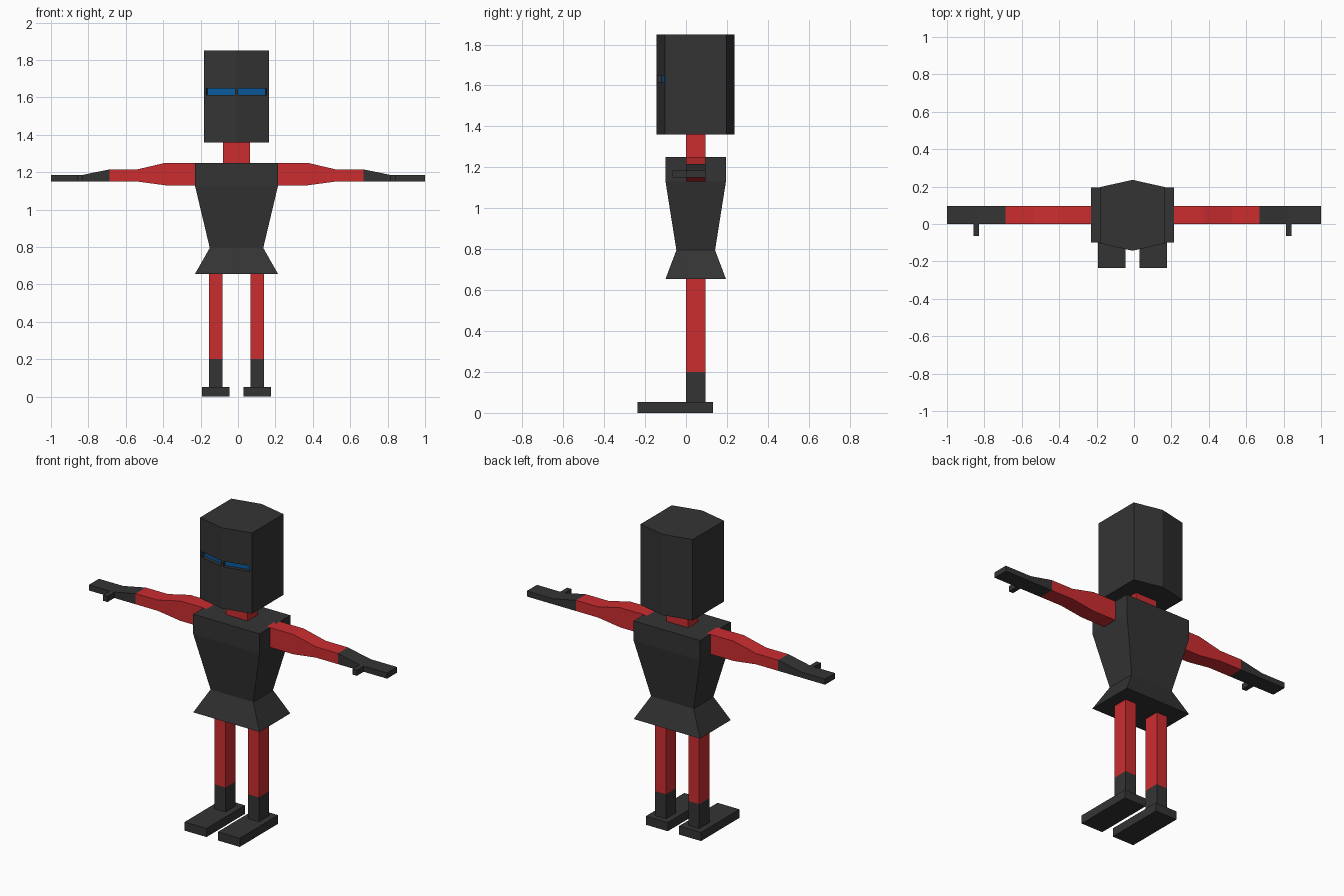
import bpy, bmesh

if "Cube" in bpy.data.objects:
    bpy.data.objects.remove(bpy.data.objects["Cube"])

CX = -0.008  # body midline


def material(name, rgb):
    m = bpy.data.materials.new(name)
    m.diffuse_color = (*rgb, 1)
    m.use_nodes = True
    m.node_tree.nodes["Principled BSDF"].inputs["Base Color"].default_value = m.diffuse_color
    return m


DARK = material("charcoal", (0.034, 0.034, 0.034))
RED = material("red", (0.60, 0.026, 0.030))
BLUE = material("blue", (0.003, 0.10, 0.34))


def finish(name, bm, *mats):
    bmesh.ops.recalc_face_normals(bm, faces=bm.faces[:])
    me = bpy.data.meshes.new(name)
    bm.to_mesh(me)
    bm.free()
    for m in mats:
        me.materials.append(m)
    ob = bpy.data.objects.new(name, me)
    bpy.context.collection.objects.link(ob)
    return ob


def loft(rings):
    """Closed solid through a list of matching rings of points."""
    bm = bmesh.new()
    vs = [[bm.verts.new(p) for p in r] for r in rings]
    n = len(rings[0])
    for a, b in zip(vs, vs[1:]):
        for i in range(n):
            j = (i + 1) % n
            bm.faces.new((a[i], a[j], b[j], b[i]))
    bm.faces.new(vs[0][::-1])
    bm.faces.new(vs[-1])
    return bm


def rect_z(x0, x1, y0, y1, z):
    return [(x0, y0, z), (x1, y0, z), (x1, y1, z), (x0, y1, z)]


def box(name, x, y, z, mat):
    return finish(name, loft([rect_z(*x, *y, h) for h in z]), mat)


def side_box(name, s, x, y, z, mat):
    return box(name, sorted(CX + s * v for v in x), y, z, mat)


# Torso with narrow waist and flared hem: height, half width, y range
torso = [(0.655, 0.2225, -0.10, 0.195), (0.795, 0.143, -0.047, 0.142),
         (1.13, 0.2225, -0.10, 0.195), (1.25, 0.2225, -0.10, 0.195)]
finish("torso", loft([rect_z(CX - w, CX + w, a, b, z) for z, w, a, b in torso]), DARK)

# Neck
box("neck", (CX - 0.073, CX + 0.073), (0, 0.096), (1.24, 1.37), RED)

# Six-sided head with recessed eye slots in its two front faces
outline = [(-0.175, -0.103), (0, -0.143), (0.175, -0.103),
           (0.175, 0.197), (0, 0.236), (-0.175, 0.197)]
bm = loft([[(CX + x, y, z) for x, y in outline] for z in (1.36, 1.85)])
bmesh.ops.recalc_face_normals(bm, faces=bm.faces[:])


def front_faces():
    return [f for f in bm.faces if f.normal.y < -0.5]


cuts = [((0, 0, z), (0, 0, 1)) for z in (1.614, 1.648)]
cuts += [((CX + x, 0, 0), (1, 0, 0)) for x in (-0.161, -0.009, 0.009, 0.161)]
for co, no in cuts:
    fs = front_faces()
    geom = fs + list({e for f in fs for e in f.edges}) + list({v for f in fs for v in f.verts})
    bmesh.ops.bisect_plane(bm, geom=geom, plane_co=co, plane_no=no)
    bm.normal_update()
eyes = []
for f in front_faces():
    c = f.calc_center_median()
    if 1.614 < c.z < 1.648 and 0.009 < abs(c.x - CX) < 0.161:
        eyes.append(f)
bmesh.ops.inset_individual(bm, faces=eyes, thickness=0, depth=-0.022)
for f in eyes:
    f.material_index = 1
finish("head", bm, DARK, BLUE)

# Arm profile: distance from midline, bottom, top
sleeve = [(0.20, 1.13, 1.25), (0.38, 1.13, 1.25), (0.53, 1.15, 1.215), (0.678, 1.15, 1.215)]
glove = [(0.678, 1.15, 1.215), (0.83, 1.15, 1.184)]

for s, side in ((-1, "left"), (1, "right")):
    tip = [((1 - s * CX), 1.15, 1.184)]
    for part, prof, mat in (("arm", sleeve, RED), ("hand", glove + tip, DARK)):
        rings = [[(CX + s * d, 0, a), (CX + s * d, 0.096, a),
                  (CX + s * d, 0.096, b), (CX + s * d, 0, b)] for d, a, b in prof]
        finish(f"{side}_{part}", loft(rings), mat)
    side_box(f"{side}_thumb", s, (0.822, 0.851), (-0.065, 0.01), (1.15, 1.184), DARK)
    # Leg, boot shaft and foot
    side_box(f"{side}_leg", s, (0.075, 0.148), (0, 0.096), (0.20, 0.67), RED)
    side_box(f"{side}_boot", s, (0.075, 0.148), (0, 0.096), (0.04, 0.20), DARK)
    side_box(f"{side}_foot", s, (0.038, 0.185), (-0.236, 0.132), (0, 0.052), DARK)
